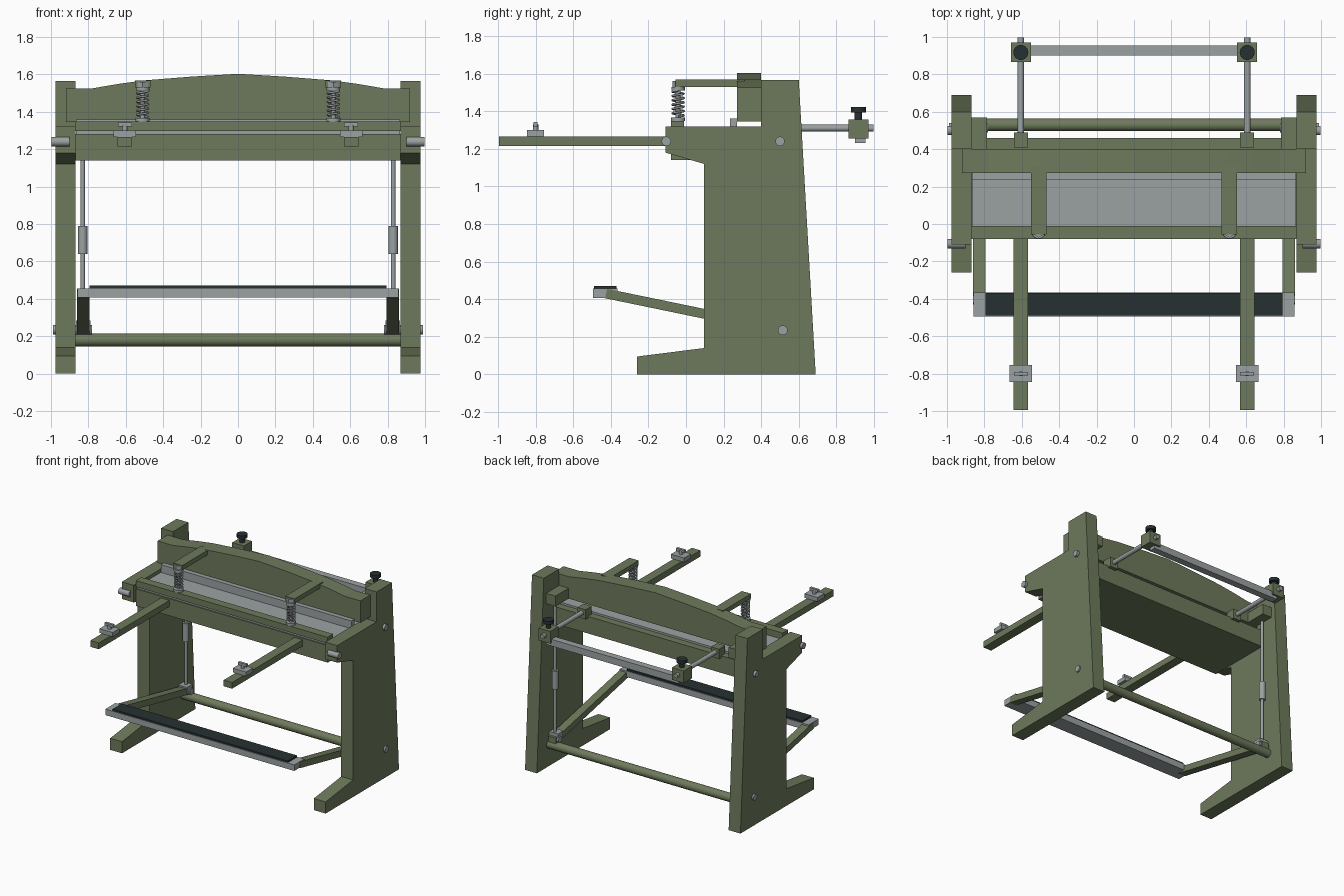
import bpy, bmesh, math
from mathutils import Vector

if "Cube" in bpy.data.objects:
    bpy.data.objects.remove(bpy.data.objects["Cube"], do_unlink=True)


def material(name, rgb):
    m = bpy.data.materials.new(name)
    m.use_nodes = True
    m.diffuse_color = (*rgb, 1)
    m.node_tree.nodes["Principled BSDF"].inputs["Base Color"].default_value = (*rgb, 1)
    return m


GREEN = material("olive_green_paint", (0.155, 0.195, 0.107))
STEEL = material("grey_steel", (0.33, 0.36, 0.36))
BLACK = material("black_rubber", (0.02, 0.03, 0.031))


def finish(name, bm, mat, smooth=False):
    bmesh.ops.recalc_face_normals(bm, faces=bm.faces)
    mesh = bpy.data.meshes.new(name)
    bm.to_mesh(mesh)
    bm.free()
    mesh.materials.append(mat)
    obj = bpy.data.objects.new(name, mesh)
    bpy.context.collection.objects.link(obj)
    if smooth:
        bpy.ops.object.select_all(action='DESELECT')
        obj.select_set(True)
        bpy.context.view_layer.objects.active = obj
        bpy.ops.object.shade_smooth_by_angle(angle=math.radians(35))
    return obj


def box(name, x, y, z, mat):
    """Box from (low, high) ranges."""
    bm = bmesh.new()
    bmesh.ops.create_cube(bm, size=1)
    for v in bm.verts:
        v.co = Vector([r[0] if c < 0 else r[1] for c, r in zip(v.co, (x, y, z))])
    return finish(name, bm, mat)


def rod(name, start, end, r, mat, sides=24):
    """Cylinder between two points."""
    a, b = Vector(start), Vector(end)
    bm = bmesh.new()
    bmesh.ops.create_cone(bm, cap_ends=True, segments=sides, radius1=r, radius2=r,
                          depth=(b - a).length)
    turn = (b - a).to_track_quat('Z', 'Y').to_matrix().to_4x4()
    bmesh.ops.transform(bm, matrix=turn, verts=bm.verts)
    bmesh.ops.translate(bm, vec=(a + b) / 2, verts=bm.verts)
    return finish(name, bm, mat, smooth=sides > 8)


def extrude(name, points, vec, mat):
    """Closed profile pushed along a vector."""
    bm = bmesh.new()
    face = bm.faces.new([bm.verts.new(p) for p in points])
    new = bmesh.ops.extrude_face_region(bm, geom=[face])["geom"]
    bmesh.ops.translate(bm, vec=vec, verts=[g for g in new if isinstance(g, bmesh.types.BMVert)])
    return finish(name, bm, mat)


def span(s, a, b):
    """Mirrored x range, low value first."""
    return tuple(sorted((s * a, s * b)))


def spring(name, x, y, low, high, turns=6, r=0.03):
    curve = bpy.data.curves.new(name, 'CURVE')
    curve.dimensions = '3D'
    curve.bevel_depth = 0.006
    curve.bevel_resolution = 2
    line = curve.splines.new('POLY')
    n = turns * 16
    line.points.add(n)
    for i, p in enumerate(line.points):
        a = math.tau * i / 16
        p.co = (x + r * math.cos(a), y + r * math.sin(a), low + (high - low) * i / n, 1)
    curve.materials.append(STEEL)
    bpy.context.collection.objects.link(bpy.data.objects.new(name, curve))


# Bed, table plate and clamp bar
box("bed", (-0.87, 0.87), (-0.08, 0.46), (1.14, 1.28), GREEN)
box("table_plate", (-0.865, 0.865), (-0.07, 0.40), (1.28, 1.296), STEEL)
box("clamp_bar", (-0.87, 0.87), (-0.08, -0.01), (1.296, 1.348), GREEN)

# Crowned moving beam with its blade
half = [(0.92, 1.345), (0.92, 1.525), (0.78, 1.525), (0.64, 1.549), (0.5, 1.568), (0.25, 1.588)]
crown = half + [(0, 1.603)] + [(-x, z) for x, z in reversed(half)]
extrude("beam", [(x, 0.272, z) for x, z in crown], (0, 0.128, 0), GREEN)
box("upper_blade", (-0.865, 0.865), (0.235, 0.272), (1.296, 1.36), STEEL)

# Treadle bar and pad
box("treadle_bar", (-0.857, 0.857), (-0.495, -0.365), (0.407, 0.456), STEEL)
box("treadle_pad", (-0.795, 0.795), (-0.49, -0.37), (0.456, 0.47), BLACK)

# Rear tie rod and stop bar
rod("tie_rod", (-0.87, 0.53, 0.18), (0.87, 0.53, 0.18), 0.034, GREEN)
box("stop_bar", (-0.6, 0.6), (0.9, 0.955), (1.23, 1.285), STEEL)

side_profile = [(-0.26, 0), (0.69, 0), (0.6, 1.565), (0.4, 1.565), (0.4, 1.32), (-0.11, 1.32),
                (-0.11, 1.18), (0.095, 1.12), (0.095, 0.14), (-0.26, 0.095)]
arm_profile = [(-0.43, 0.405), (0.55, 0.202), (0.55, 0.255), (-0.42, 0.455)]

for s, side in ((1, "left"), (-1, "right")):
    # Side frame with pins
    extrude(side + "_side_frame", [(s * 0.87, y, z) for y, z in side_profile],
            (s * 0.107, 0, 0), GREEN)
    rod(side + "_front_pin", (s * 0.9, -0.105, 1.24), (s * 0.997, -0.105, 1.24), 0.025, STEEL)
    rod(side + "_rear_pin", (s * 0.9, 0.5, 1.24), (s * 0.997, 0.5, 1.24), 0.025, STEEL)
    rod(side + "_treadle_pin", (s * 0.78, 0.515, 0.235), (s * 0.99, 0.515, 0.235), 0.026, STEEL)

    # Treadle arm, pull rod, turnbuckle and beam ear
    extrude(side + "_treadle_arm", [(s * 0.795, y, z) for y, z in arm_profile],
            (s * 0.065, 0, 0), GREEN)
    box(side + "_clevis", span(s, 0.788, 0.866), (0.465, 0.535), (0.225, 0.285), STEEL)
    rod(side + "_pull_rod", (s * 0.83, 0.51, 0.27), (s * 0.83, 0.51, 1.32), 0.012, STEEL, 16)
    rod(side + "_turnbuckle", (s * 0.83, 0.51, 0.64), (s * 0.83, 0.51, 0.79), 0.025, STEEL, 16)
    box(side + "_beam_ear", span(s, 0.785, 0.87), (0.395, 0.57), (1.345, 1.43), GREEN)

    # Spring hold-down
    x, y = s * 0.51, -0.042
    box(side + "_spring_arm", (x - 0.042, x + 0.042), (-0.055, 0.31), (1.53, 1.568), GREEN)
    rod(side + "_spring_bolt", (x, y, 1.34), (x, y, 1.555), 0.013, STEEL, 16)
    for part, z, h, r in (("lower_washer", 1.348, 0.018, 0.038), ("upper_washer", 1.51, 0.02, 0.036)):
        rod(side + "_" + part, (x, y, z), (x, y, z + h), r, STEEL)
    rod(side + "_bolt_head", (x, -0.04, 1.525), (x, -0.04, 1.56), 0.032, STEEL, 6)
    spring(side + "_spring", x, y, 1.372, 1.51)

    # Front support arm with sliding stop
    x = s * 0.605
    box(side + "_support_arm", (x - 0.038, x + 0.038), (-0.995, -0.07), (1.215, 1.266), GREEN)
    box(side + "_slide_stop", (x - 0.06, x + 0.06), (-0.845, -0.755), (1.266, 1.3), STEEL)
    rod(side + "_stop_screw", (x, -0.8, 1.3), (x, -0.8, 1.33), 0.014, STEEL, 16)
    box(side + "_stop_wing", (x - 0.037, x + 0.037), (-0.81, -0.79), (1.32, 1.343), STEEL)

    # Back gauge rod, block and knob
    box(side + "_gauge_boss", (x - 0.037, x + 0.037), (0.41, 0.488), (1.265, 1.345), GREEN)
    rod(side + "_gauge_rod", (x, 0.45, 1.31), (x, 0.998, 1.31), 0.018, STEEL)
    box(side + "_gauge_block", (x - 0.053, x + 0.053), (0.865, 0.97), (1.255, 1.355), GREEN)
    rod(side + "_knob_stem", (x, 0.917, 1.35), (x, 0.917, 1.4), 0.02, BLACK)
    rod(side + "_knob", (x, 0.917, 1.394), (x, 0.917, 1.422), 0.04, BLACK)
